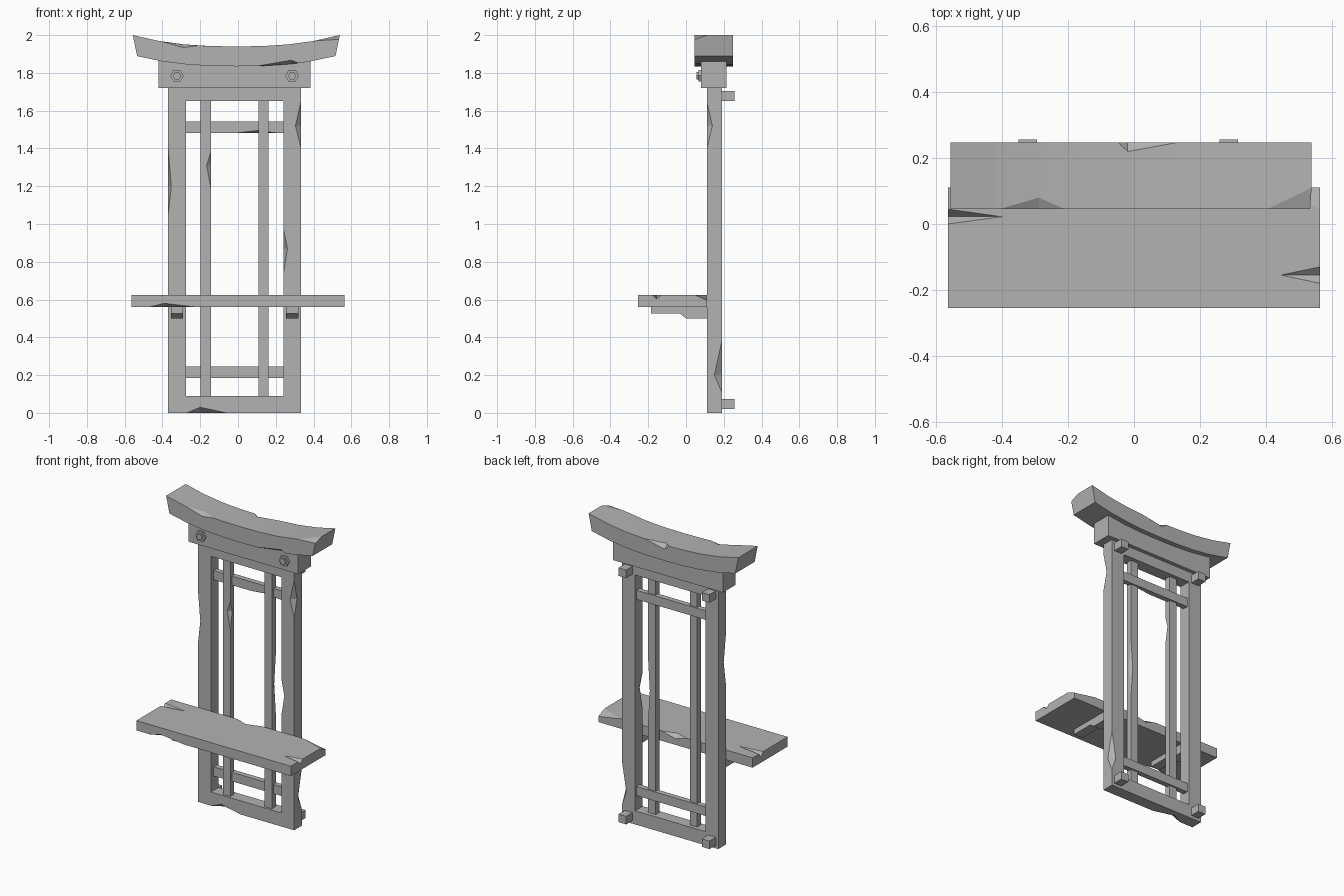
import bpy
import bmesh
from mathutils import Vector

cube = bpy.data.objects.get("Cube")
if cube:
    bpy.data.objects.remove(cube, do_unlink=True)

# Single plain grey
grey = bpy.data.materials.new("plain grey")
grey.use_nodes = True
colour = (0.45, 0.45, 0.45, 1)
grey.diffuse_color = colour
shader = next(node for node in grey.node_tree.nodes if node.type == 'BSDF_PRINCIPLED')
shader.inputs["Base Color"].default_value = colour

# Shared positions: middle of the frame, its half span, and its depth
MIDDLE = -0.018
SPAN = 0.305
FRONT, BACK = 0.11, 0.19
LEFT, RIGHT, REAR, TOP, BOTTOM = 1, -1, 1, 1, -1
FORWARD = -1
ALONG_X, ALONG_Y, ALONG_Z = range(3)


def make(name, bm):
    bmesh.ops.recalc_face_normals(bm, faces=bm.faces)
    mesh = bpy.data.meshes.new(name)
    bm.to_mesh(mesh)
    bm.free()
    mesh.materials.append(grey)
    obj = bpy.data.objects.new(name, mesh)
    bpy.context.collection.objects.link(obj)
    return obj


def extrude(name, outline, direction):
    """Make a solid by pushing a flat outline along a direction."""
    bm = bmesh.new()
    face = bm.faces.new([bm.verts.new(point) for point in outline])
    result = bmesh.ops.extrude_face_region(bm, geom=[face])
    moved = [item for item in result["geom"] if isinstance(item, bmesh.types.BMVert)]
    bmesh.ops.translate(bm, verts=moved, vec=direction)
    return make(name, bm)


def box(name, x, half_width, front, back, low, high):
    left, right = x - half_width, x + half_width
    outline = [(left, front, low), (right, front, low), (right, front, high), (left, front, high)]
    return extrude(name, outline, Vector((0, back - front, 0)))


def limit(obj, axis, side):
    """Outermost coordinate of a part on one side."""
    values = [vert.co[axis] for vert in obj.data.vertices]
    return max(values) if side > 0 else min(values)


def carve(obj, points):
    """Remove the convex hull of the points from a part."""
    bm = bmesh.new()
    for point in points:
        bm.verts.new(point)
    bmesh.ops.convex_hull(bm, input=bm.verts)
    cutter = make("chip_cutter", bm)
    cutter.hide_render = True
    mod = obj.modifiers.new("chip", 'BOOLEAN')
    mod.operation, mod.solver, mod.object = 'DIFFERENCE', 'EXACT', cutter
    graph = bpy.context.evaluated_depsgraph_get()
    result = bpy.data.meshes.new_from_object(obj.evaluated_get(graph))
    obj.modifiers.clear()
    obj.data = result
    bpy.data.meshes.remove(cutter.data)


def dent(obj, along, sides, start, end, peak, depths):
    """Chip the edge between two sides of a part, deepest at the peak."""
    across = [axis for axis in range(3) if axis != along]
    edge = Vector()
    for axis, side in zip(across, sides):
        edge[axis] = limit(obj, axis, side)
    points = [edge.copy() for _ in range(5)]
    for point, place in zip(points, (start, end, peak, peak, peak)):
        point[along] = place
    outside = points.pop()
    for point, axis, side, depth in zip(points[2:], across, sides, depths):
        point[axis] -= side * depth
        outside[axis] += side * depth
    carve(obj, points + [outside])


def break_corner(obj, sides, depths):
    """Slice one corner off a part."""
    corner = Vector([limit(obj, axis, side) for axis, side in enumerate(sides)])
    points = [corner.copy() for _ in range(4)]
    for axis, (side, depth) in enumerate(zip(sides, depths)):
        points[axis][axis] -= side * depth
        points[3][axis] += side * depth
    carve(obj, points)


# Parts repeated on both sides
parts = {}
for side, sign in (("right", RIGHT), ("left", LEFT)):
    x = MIDDLE + sign * SPAN
    parts[side] = box(side + "_stile", x, 0.047, FRONT, BACK, 0, 1.73)
    parts[side + " slat"] = box(side + "_slat", MIDDLE + sign * SPAN / 2, 0.027,
                                0.125, 0.165, 0.09, 1.65)
    for level, low in (("lower", 0.02), ("upper", 1.65)):
        box(f"{side}_{level}_peg", x, 0.028, BACK, 0.256, low, low + 0.053)

    # Stepped shelf bracket
    start = x - 0.033
    outline = [(start, y, z) for y, z in ((-0.185, 0.56), (-0.185, 0.525), (-0.03, 0.525),
                                          (0, 0.5), (FRONT, 0.5), (FRONT, 0.56))]
    extrude(side + "_bracket", outline, Vector((0.066, 0, 0)))

    # Hexagonal bolt with a narrower tip
    for part, radius, front, back in (("head", 0.036, 0.066, 0.085), ("tip", 0.022, 0.056, 0.066)):
        bm = bmesh.new()
        bmesh.ops.create_cone(bm, cap_ends=True, segments=6, radius1=radius, radius2=radius,
                              depth=back - front)
        for vert in bm.verts:
            across, up, depth = vert.co
            vert.co = (x + up, (front + back) / 2 - depth, 1.785 + across)
        make(f"{side}_bolt_{part}", bm)

# Rails, lattice bars and header
opening = SPAN - 0.047
bottom_rail = box("bottom_rail", MIDDLE, opening, FRONT, BACK, 0, 0.09)
box("top_rail", MIDDLE, opening, FRONT, BACK, 1.65, 1.73)
box("lower_bar", MIDDLE, opening, 0.14, 0.175, 0.185, 0.245)
upper_bar = box("upper_bar", MIDDLE, opening, 0.14, 0.175, 1.483, 1.543)
box("header_beam", MIDDLE, 0.402, 0.08, 0.215, 1.72, 1.87)

# Weathered edges of the frame
dent(parts["right"], ALONG_Z, (RIGHT, FORWARD), 1.05, 1.4, 1.2, (0.017, 0.05))
dent(parts["left"], ALONG_Z, (LEFT, FORWARD), 1.4, 1.65, 1.52, (0.03, 0.03))
dent(parts["left"], ALONG_Z, (RIGHT, FORWARD), 0.73, 0.98, 0.87, (0.022, 0.06))
dent(parts["left"], ALONG_Z, (LEFT, REAR), 0.11, 0.38, 0.2, (0.03, 0.04))
dent(parts["right slat"], ALONG_Z, (LEFT, FORWARD), 1.19, 1.38, 1.31, (0.023, 0.02))
dent(parts["left slat"], ALONG_Z, (LEFT, REAR), 0.7, 1.1, 0.9, (0.012, 0.02))
dent(bottom_rail, ALONG_X, (FORWARD, BOTTOM), -0.27, -0.06, -0.2, (0.04, 0.03))
dent(upper_bar, ALONG_X, (FORWARD, BOTTOM), 0, 0.2, 0.1, (0.02, 0.012))

# Shelf with split ends and worn edges
shelf = box("shelf", 0, 0.565, -0.255, FRONT, 0.56, 0.625)
dent(shelf, ALONG_Y, (RIGHT, TOP), 0, 0.045, 0.022, (0.165, 0.03))
dent(shelf, ALONG_Y, (LEFT, TOP), -0.18, -0.13, -0.155, (0.12, 0.022))
dent(shelf, ALONG_X, (FORWARD, BOTTOM), -0.47, -0.22, -0.39, (0.035, 0.02))
dent(shelf, ALONG_X, (REAR, TOP), -0.08, 0.1, 0, (0.03, 0.025))
break_corner(shelf, (LEFT, REAR, TOP), (0.165, 0.065, 0.028))

# Cap: a flared straight beam in sections, chipped, then swept up at the ends
sections = [step / 4 for step in range(-4, 5)]
upper = [(0.548 * step, 0.045, 1.94) for step in sections]
lower = [(0.525 * step, 0.045, 1.835) for step in reversed(sections)]
cap = extrude("curved_cap", upper + lower, Vector((0, 0.203, 0)))
dent(cap, ALONG_X, (FORWARD, TOP), -0.4, -0.2, -0.28, (0.035, 0.017))
dent(cap, ALONG_X, (REAR, TOP), -0.04, 0.145, -0.01, (0.028, 0.027))
dent(cap, ALONG_X, (FORWARD, BOTTOM), 0.11, 0.33, 0.29, (0.035, 0.02))
break_corner(cap, (LEFT, FORWARD, TOP), (0.135, 0.065, 0.022))
for vert in cap.data.vertices:
    vert.co.z += 0.06 * abs(vert.co.x / 0.548) ** 2.5
    vert.co.x += MIDDLE / 2
